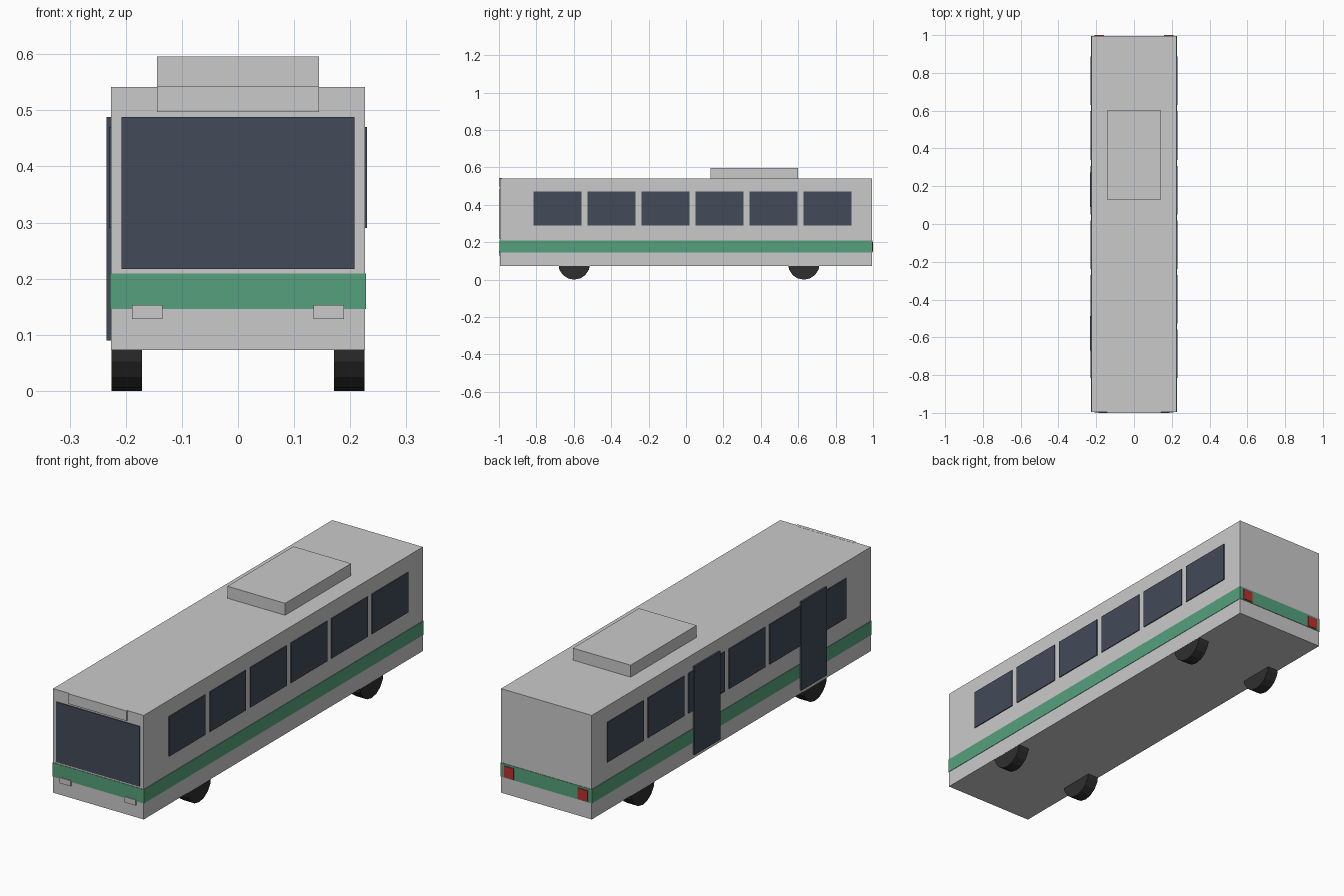
import bpy
from math import pi

cube = bpy.data.objects.get("Cube")
if cube:
    bpy.data.objects.remove(cube, do_unlink=True)


def material(name, rgb):
    mat = bpy.data.materials.new(name)
    mat.use_nodes = True
    mat.diffuse_color = (*rgb, 1)
    mat.node_tree.nodes["Principled BSDF"].inputs["Base Color"].default_value = (*rgb, 1)
    return mat


GREY = material("light grey paint", (0.59, 0.59, 0.59))
GREEN = material("green paint", (0.093, 0.352, 0.205))
GLASS = material("dark blue glass", (0.054, 0.069, 0.098))
RED = material("red lens", (0.5, 0.03, 0.03))
RUBBER = material("black rubber", (0.028, 0.028, 0.028))


def box(name, x, y, z, mat):
    """Box spanning the given (low, high) ranges."""
    spans = (x, y, z)
    bpy.ops.mesh.primitive_cube_add(size=1, location=[(a + b) / 2 for a, b in spans])
    obj = bpy.context.object
    obj.name = name
    obj.scale = [b - a for a, b in spans]
    bpy.ops.object.transform_apply(location=False, rotation=False, scale=True)
    obj.data.materials.append(mat)
    return obj


def mirrored(low, high, side):
    return tuple(sorted((low * side, high * side)))


W, L = 0.226, 0.994   # half width and half length of the body
SIDES = (("left", 1), ("right", -1))

# Body shell, stripe and roof unit
box("body", (-W, W), (-L, L), (0.073, 0.542), GREY)
box("stripe", (-W - 0.002, W + 0.002), (-L - 0.002, L + 0.002), (0.146, 0.209), GREEN)
box("roof_unit", (-0.144, 0.144), (0.13, 0.6), (0.53, 0.596), GREY)

# Front: windscreen and sign box
box("windscreen", (-0.208, 0.208), (-L - 0.004, -L + 0.01), (0.217, 0.488), GLASS)
box("sign_box", (-0.144, 0.144), (-1, -L + 0.01), (0.497, 0.5425), GREY)

for label, side in SIDES:
    # Lamps
    box(f"{label}_headlight", mirrored(0.135, 0.189, side), (-1, -L + 0.01), (0.128, 0.153), GREY)
    box(f"{label}_tail_light", mirrored(0.16, 0.208, side), (L - 0.01, 1), (0.15, 0.2), RED)

    # Side windows
    for i in range(6):
        start = -0.816 + i * 0.289
        box(f"{label}_window_{i + 1}", mirrored(W - 0.01, W + 0.004, side),
            (start, start + 0.257), (0.29, 0.47), GLASS)

    # Wheels, tucked into the body
    for axle, y in (("front", -0.598), ("rear", 0.63)):
        bpy.ops.mesh.primitive_cylinder_add(vertices=16, radius=0.085, depth=0.054,
                                            location=(side * 0.1985, y, 0.085),
                                            rotation=(0, pi / 2, 0))
        wheel = bpy.context.object
        wheel.name = f"{axle}_{label}_wheel"
        wheel.data.materials.append(RUBBER)

# Passenger doors on the kerb side
for label, start in (("front", -0.67), ("middle", 0.09)):
    box(f"{label}_door", (-W - 0.008, -W + 0.01), (start, start + 0.182), (0.09, 0.488), GLASS)
